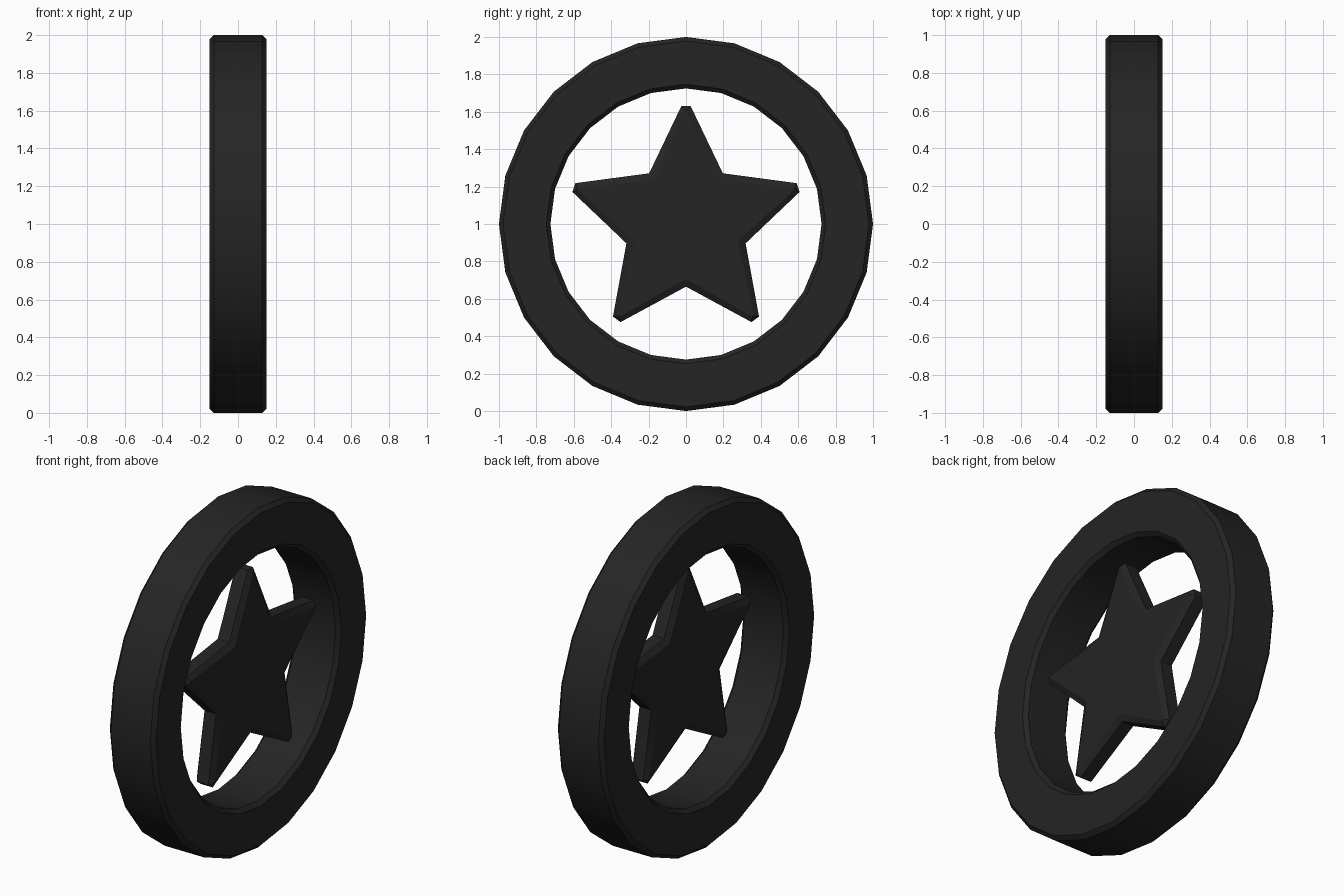
import bpy
import bmesh
from math import sin, cos, pi, radians

cube = bpy.data.objects.get("Cube")
if cube:
    bpy.data.objects.remove(cube)

black = bpy.data.materials.new("matte_black")
black.use_nodes = True
color = (0.018, 0.018, 0.018, 1)
black.diffuse_color = color
black.node_tree.nodes["Principled BSDF"].inputs["Base Color"].default_value = color

CENTRE_Z = 1.0


def circle(radius, x, sides=24):
    """Closed loop of points around the x axis."""
    return [(x, radius * sin(2 * pi * i / sides), CENTRE_Z + radius * cos(2 * pi * i / sides))
            for i in range(sides)]


def star(tip, notch, half_width, x):
    """Five-pointed loop with blunt tips."""
    points = []
    for i in range(5):
        a = 2 * pi * i / 5
        for side in (-half_width, half_width):
            points.append((x, tip * sin(a) + side * cos(a), CENTRE_Z + tip * cos(a) - side * sin(a)))
        b = a + pi / 5
        points.append((x, notch * sin(b), CENTRE_Z + notch * cos(b)))
    return points


def loft(name, loops, closed):
    """Skin consecutive loops; either join last to first or cap both ends."""
    bm = bmesh.new()
    rings = [[bm.verts.new(p) for p in loop] for loop in loops]
    pairs = list(zip(rings, rings[1:]))
    if closed:
        pairs.append((rings[-1], rings[0]))
    else:
        bm.faces.new(rings[0])
        bm.faces.new(rings[-1])
    for a, b in pairs:
        n = len(a)
        for i in range(n):
            j = (i + 1) % n
            bm.faces.new((a[i], a[j], b[j], b[i]))
    bmesh.ops.recalc_face_normals(bm, faces=bm.faces)
    mesh = bpy.data.meshes.new(name)
    bm.to_mesh(mesh)
    bm.free()
    mesh.materials.append(black)
    obj = bpy.data.objects.new(name, mesh)
    bpy.context.collection.objects.link(obj)
    bpy.ops.object.select_all(action="DESELECT")
    obj.select_set(True)
    bpy.context.view_layer.objects.active = obj
    bpy.ops.object.shade_smooth_by_angle(angle=radians(30))
    return obj


# Chamfered outer ring
half, outer, inner, bevel = 0.15, 1.0, 0.725, 0.022
profile = [(outer - bevel, -half), (outer, bevel - half), (outer, half - bevel), (outer - bevel, half),
           (inner + bevel, half), (inner, half - bevel), (inner, bevel - half), (inner + bevel, -half)]
loft("outer_ring", [circle(r, x) for r, x in profile], closed=True)

# Chamfered star, set towards one side of the ring
back, front, depth = -0.015, 0.1, 0.02
wide, narrow = (0.63, 0.335, 0.025), (0.61, 0.293, 0.004)
loft("centre_star", [star(*narrow, back), star(*wide, back + depth),
                     star(*wide, front - depth), star(*narrow, front)], closed=False)
